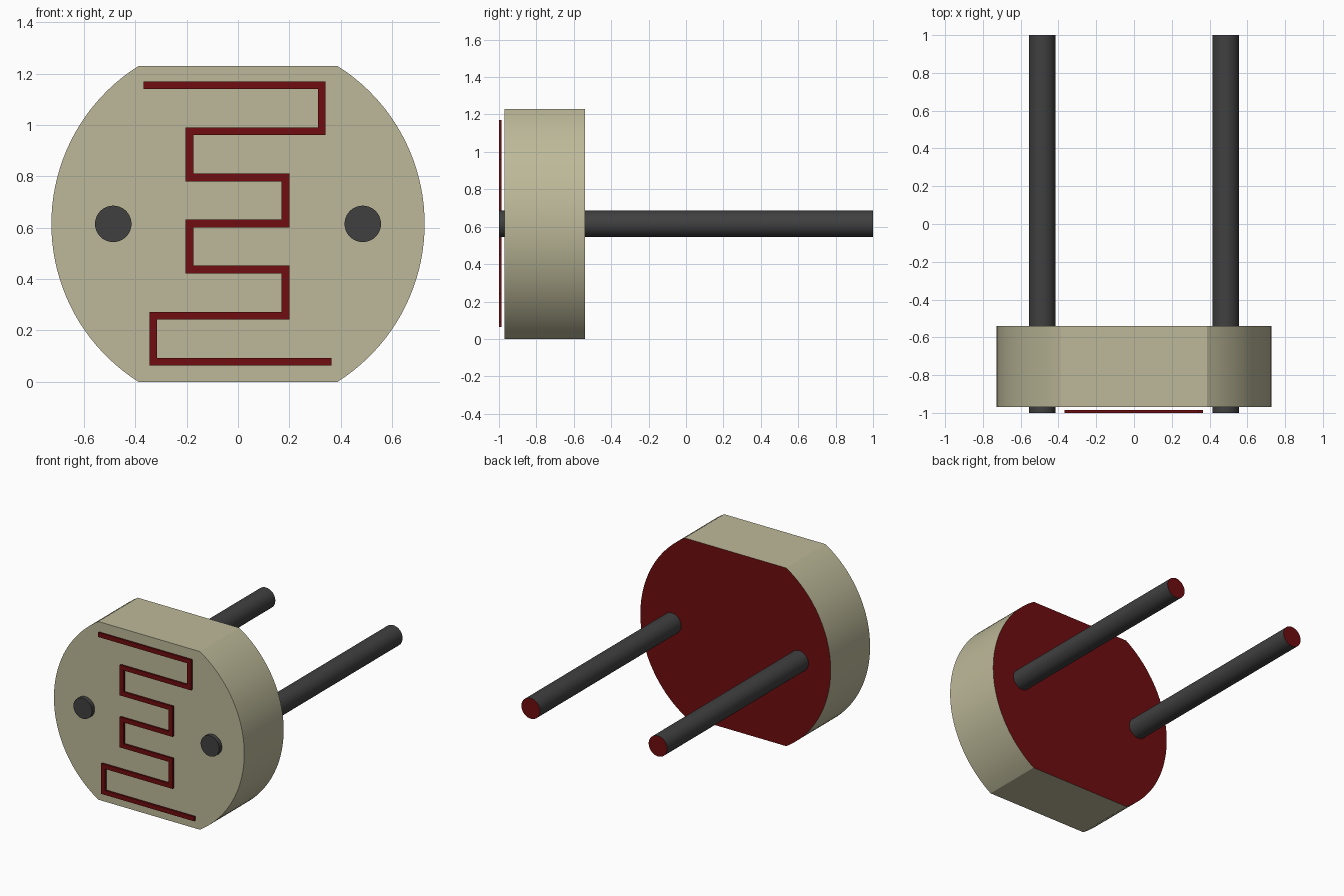
import bpy, bmesh, math
from mathutils import Vector

if "Cube" in bpy.data.objects:
    bpy.data.objects.remove(bpy.data.objects["Cube"], do_unlink=True)


def make_material(name, rgb):
    mat = bpy.data.materials.new(name)
    mat.use_nodes = True
    mat.diffuse_color = (*rgb, 1)
    mat.node_tree.nodes["Principled BSDF"].inputs["Base Color"].default_value = (*rgb, 1)
    return mat


cream = make_material("cream ceramic", (0.51, 0.485, 0.32))
red = make_material("dark red", (0.16, 0.004, 0.005))
charcoal = make_material("charcoal metal", (0.051, 0.051, 0.051))


def extrude_profile(name, outline, y_front, y_back, side_mat, back_mat):
    """Extrude a closed (x, z) outline along y; the rear cap takes the second material."""
    bm = bmesh.new()
    face = bm.faces.new([bm.verts.new((x, y_front, z)) for x, z in outline])
    new = bmesh.ops.extrude_face_region(bm, geom=[face], use_keep_orig=True)["geom"]
    moved = [v for v in new if isinstance(v, bmesh.types.BMVert)]
    bmesh.ops.translate(bm, verts=moved, vec=(0, y_back - y_front, 0))
    bmesh.ops.recalc_face_normals(bm, faces=bm.faces)
    for f in bm.faces:
        f.material_index = int(f.normal.y > 0.9)
    mesh = bpy.data.meshes.new(name)
    bm.to_mesh(mesh)
    bm.free()
    mesh.materials.append(side_mat)
    mesh.materials.append(back_mat)
    obj = bpy.data.objects.new(name, mesh)
    bpy.context.collection.objects.link(obj)
    bpy.ops.object.select_all(action='DESELECT')
    obj.select_set(True)
    bpy.context.view_layer.objects.active = obj
    bpy.ops.object.shade_smooth_by_angle(angle=math.radians(30))
    return obj


def arc(cx, cz, r, start, end, steps):
    return [(cx + r * math.cos(start + (end - start) * i / steps),
             cz + r * math.sin(start + (end - start) * i / steps)) for i in range(steps + 1)]


# Disc body with flat top and bottom
mid, radius = 0.615, 0.727
cut = math.asin(mid / radius)
outline = (arc(0, mid, radius, -cut, cut, 40)
           + arc(0, mid, radius, math.pi - cut, math.pi + cut, 40))
extrude_profile("sensor_body", outline, -0.97, -0.54, cream, red)

# Two straight lead pins through the body
for side, x in (("left", 0.486), ("right", -0.486)):
    circle = arc(x, mid, 0.071, 0, math.tau, 40)[:-1]
    extrude_profile(side + "_lead_pin", circle, -1, 1, charcoal, red)

# Serpentine track: each row joins two neighbouring turns
turns = [-0.369, 0.326, -0.189, 0.185, -0.189, 0.185, -0.33, 0.365]
path = []
for row in range(7):
    z = 1.155 - 0.1795 * row
    a, b = turns[row], turns[row + 1]
    path += [Vector((a, z)), Vector((b, z))]

# Mitred ribbon around the path
half = 0.015
sides = []
for i, p in enumerate(path):
    offset = Vector((0, 0))
    for a, b in ((i - 1, i), (i, i + 1)):
        if a >= 0 and b < len(path):
            d = (path[b] - path[a]).normalized()
            offset += Vector((-d.y, d.x)) * half
    sides.append((p + offset, p - offset))
ribbon = [s[0] for s in sides] + [s[1] for s in reversed(sides)]
extrude_profile("sensing_track", ribbon, -1, -0.986, red, red)
